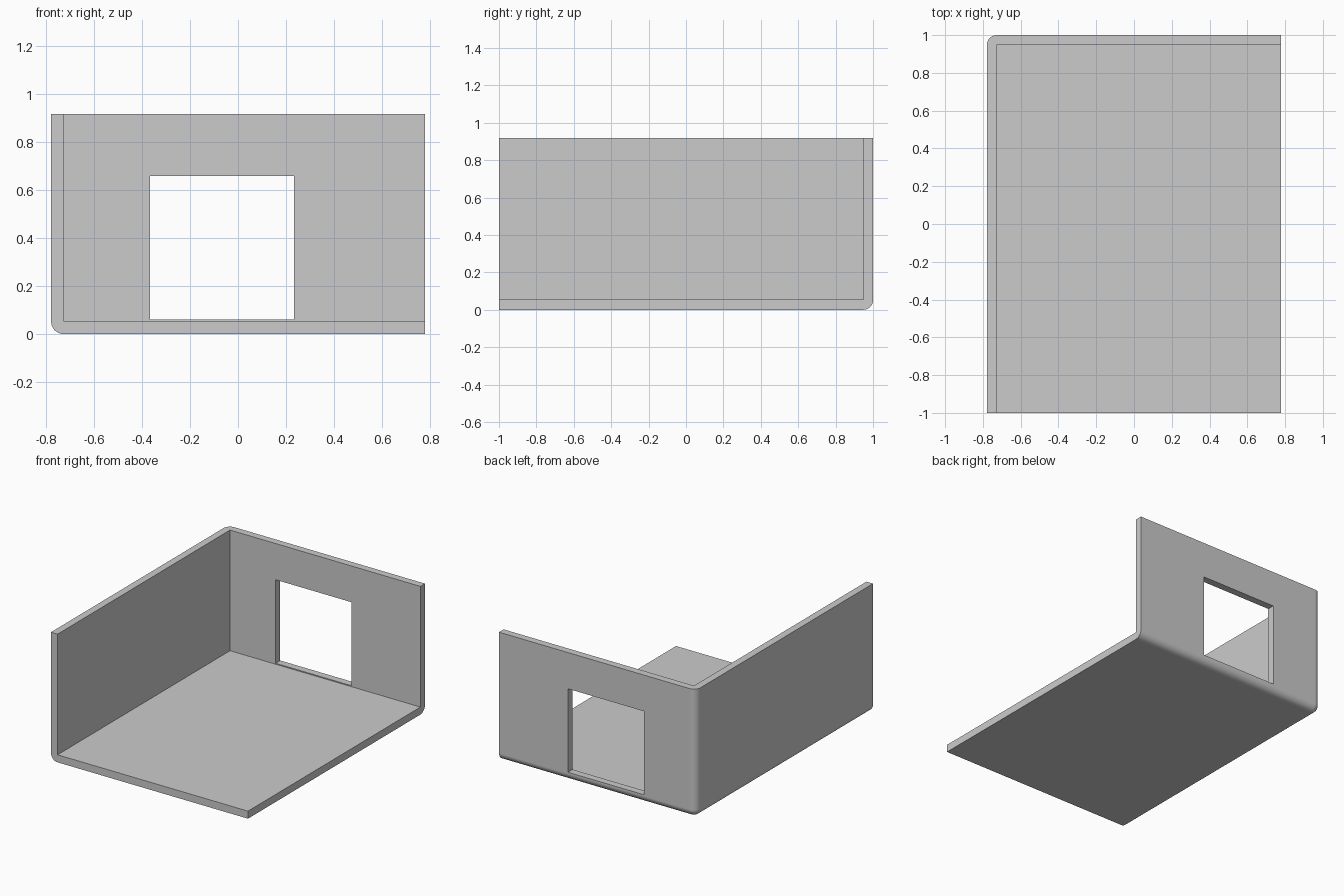
import bpy, bmesh
from mathutils import Vector

if "Cube" in bpy.data.objects:
    bpy.data.objects.remove(bpy.data.objects["Cube"])

W, D, H = 0.779, 1.0, 0.917   # half width, half depth, height
T = 0.052                     # wall and floor thickness


def box(name, lo, hi):
    lo, hi = Vector(lo), Vector(hi)
    bm = bmesh.new()
    bmesh.ops.create_cube(bm, size=1)
    for v in bm.verts:
        v.co = [lo[i] + (v.co[i] + 0.5) * (hi[i] - lo[i]) for i in range(3)]
    mesh = bpy.data.meshes.new(name)
    bm.to_mesh(mesh)
    bm.free()
    obj = bpy.data.objects.new(name, mesh)
    bpy.context.collection.objects.link(obj)
    return obj


def cut(target, cutter):
    mod = target.modifiers.new("cut", 'BOOLEAN')
    mod.operation = 'DIFFERENCE'
    mod.solver = 'EXACT'
    mod.object = cutter
    cutter.hide_render = True
    bpy.context.view_layer.objects.active = target
    bpy.ops.object.modifier_apply(modifier=mod.name)
    bpy.data.objects.remove(cutter, do_unlink=True)


# Solid block, rounded along the three edges meeting at the back left floor corner
room = box("room_shell", (-W, -D, 0), (W, D, H))
bm = bmesh.new()
bm.from_mesh(room.data)
corner = min(bm.verts, key=lambda v: (v.co - Vector((-W, D, 0))).length)
bmesh.ops.bevel(bm, geom=list(corner.link_edges), offset=T, offset_type='OFFSET',
                segments=8, profile=0.5, affect='EDGES')
bm.to_mesh(room.data)
bm.free()

# Hollow interior, open at the front, right and top
cut(room, box("interior_cutter", (-W + T, -D - 1, T + 0.002), (W + 1, D - T, H + 1)))

# Window opening in the back wall
cut(room, box("window_cutter", (-0.366, D - 0.2, 0.061), (0.234, D + 0.2, 0.658)))

# Smooth rounded edges, flat walls
bpy.context.view_layer.objects.active = room
room.select_set(True)
bpy.ops.object.shade_smooth_by_angle(angle=0.6)
weighted = room.modifiers.new("weighted_normals", 'WEIGHTED_NORMAL')
weighted.keep_sharp = True
